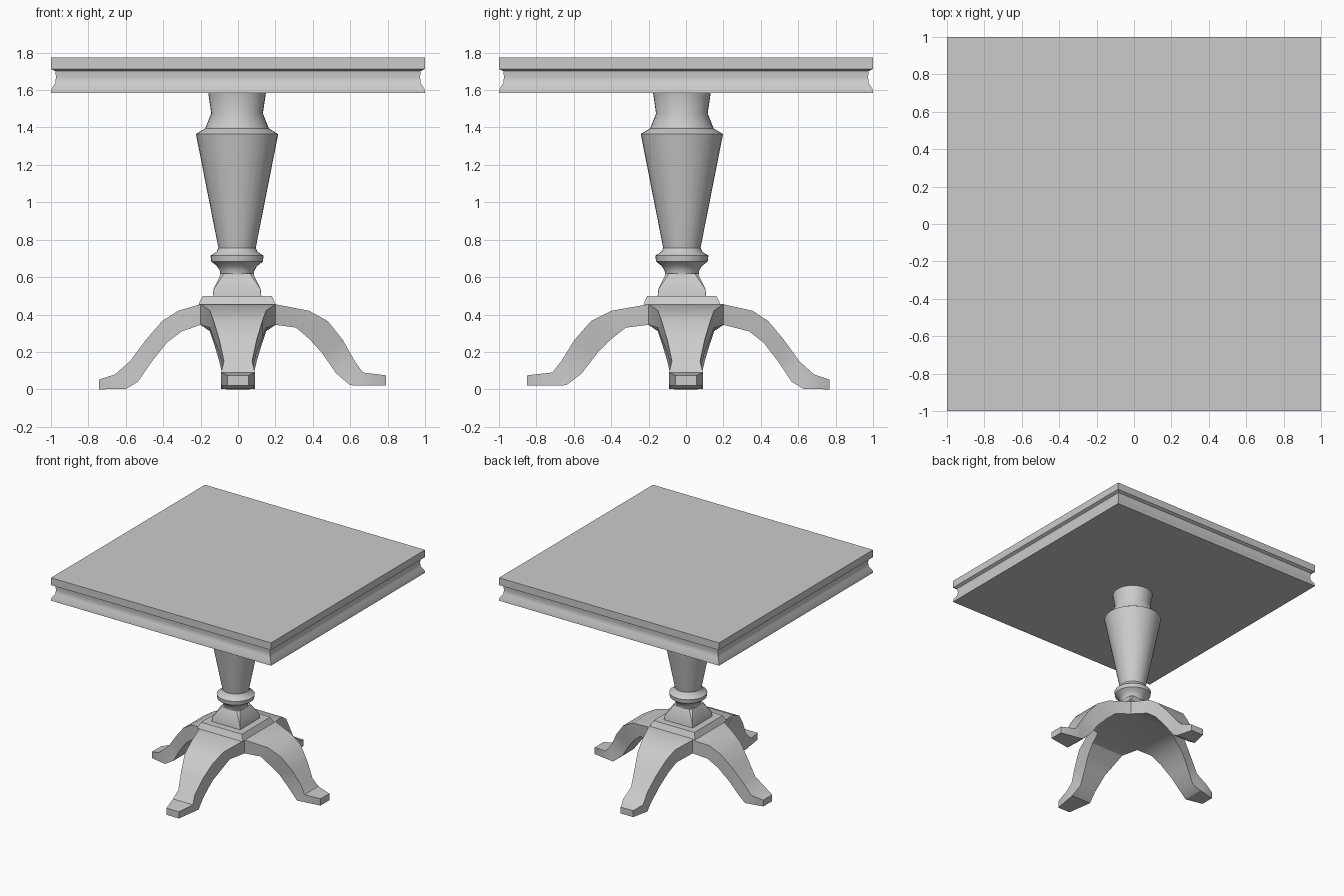
import bpy, bmesh
from math import cos, sin, pi
from mathutils import Matrix

if "Cube" in bpy.data.objects:
    bpy.data.objects.remove(bpy.data.objects["Cube"])

CX, CY = -0.005, -0.022   # the column sits slightly off centre


def finish(name, bm, angle=0.6):
    bmesh.ops.remove_doubles(bm, verts=bm.verts, dist=0.0005)
    bmesh.ops.recalc_face_normals(bm, faces=bm.faces)
    me = bpy.data.meshes.new(name)
    bm.to_mesh(me)
    bm.free()
    ob = bpy.data.objects.new(name, me)
    bpy.context.collection.objects.link(ob)
    bpy.ops.object.select_all(action='DESELECT')
    ob.select_set(True)
    bpy.context.view_layer.objects.active = ob
    bpy.ops.object.shade_smooth_by_angle(angle=angle)
    return ob


def skin(bm, rings, start=True, end=True):
    loops = [[bm.verts.new(p) for p in r] for r in rings]
    n = len(loops[0])
    for a, b in zip(loops, loops[1:]):
        for i in range(n):
            j = (i + 1) % n
            bm.faces.new((a[i], a[j], b[j], b[i]))
    if start:
        bm.faces.new(loops[0])
    if end:
        bm.faces.new(loops[-1])


def circle(r, z, n=32):
    return [(CX + r * cos(2 * pi * i / n), CY + r * sin(2 * pi * i / n), z) for i in range(n)]


def square(h, z, x=0.0, y=0.0):
    return [(x - h, y - h, z), (x + h, y - h, z), (x + h, y + h, z), (x - h, y + h, z)]


def cut_square(h, f, z):
    pts = [(-f, -h), (f, -h), (h, -f), (h, f), (f, h), (-f, h), (-h, f), (-h, -f)]
    return [(CX + x, CY + y, z) for x, y in pts]


# table top with a grooved edge
bm = bmesh.new()
edge = [(1, 1.585), (0.997, 1.607), (0.977, 1.638), (0.973, 1.67),
        (0.977, 1.702), (1, 1.713), (1, 1.773)]
skin(bm, [square(h, z) for h, z in edge])
finish("table_top", bm)

# turned column
bm = bmesh.new()
turning = [(0.09, 0.615), (0.092, 0.635), (0.108, 0.66), (0.138, 0.683), (0.142, 0.715),
           (0.11, 0.735), (0.1, 0.757), (0.22, 1.365), (0.17, 1.395),
           (0.138, 1.475), (0.155, 1.59)]
skin(bm, [circle(r, z) for r, z in turning])
finish("column", bm)

# square block under the column, its corners cut away towards the top
bm = bmesh.new()
skin(bm, [cut_square(0.13, 0.129, 0.495), cut_square(0.126, 0.124, 0.537),
          cut_square(0.085, 0.068, 0.62)])
finish("column_block", bm)

# stepped plinth
bm = bmesh.new()
skin(bm, [square(0.207, 0.453, CX, CY), square(0.185, 0.5, CX, CY)])
finish("plinth", bm)

# legs: (top distance, top z, bottom distance, bottom z) at each station
LEG_A = [(0.2, 0.455, 0.2, 0.345), (0.38, 0.42, 0.31, 0.33), (0.48, 0.365, 0.38, 0.27),
         (0.56, 0.265, 0.445, 0.2), (0.625, 0.15, 0.525, 0.085), (0.668, 0.09, 0.6, 0.022),
         (0.79, 0.075, 0.79, 0.02)]
LEG_B = [(0.2, 0.455, 0.2, 0.345), (0.32, 0.42, 0.3, 0.31), (0.406, 0.365, 0.38, 0.25),
         (0.492, 0.265, 0.46, 0.15), (0.578, 0.15, 0.535, 0.04), (0.658, 0.08, 0.6, 0.002),
         (0.743, 0.052, 0.743, 0.0)]
WIDTH = [0.2, 0.15, 0.13, 0.1, 0.075, 0.09, 0.057]


def add_leg(bm, stations, turn, scale=1.0, offset=0.0):
    rot = Matrix.Rotation(turn * pi / 2, 3, 'Z')
    rings = []
    for i, ((dt, zt, db, zb), w) in enumerate(zip(stations, WIDTH)):
        dt, db = [0.2 + (d - 0.2) * scale + (offset if i else 0) for d in (dt, db)]
        ring = [(dt, -w, zt), (dt, w, zt), (db, w, zb), (db, -w, zb)]
        rings.append([rot @ Matrix.Translation(p).to_translation() for p in ring])
    skin(bm, rings, start=False)


# four legs meeting under a common hub
bm = bmesh.new()
add_leg(bm, LEG_A, 0)
add_leg(bm, LEG_B, 1, 0.97, 0.04)
add_leg(bm, LEG_B, 2)
add_leg(bm, LEG_A, 3, 1.1)
for z in (0.345, 0.455):
    bm.faces.new([bm.verts.new(p) for p in square(0.2, z)])
finish("legs", bm, 0.5)
